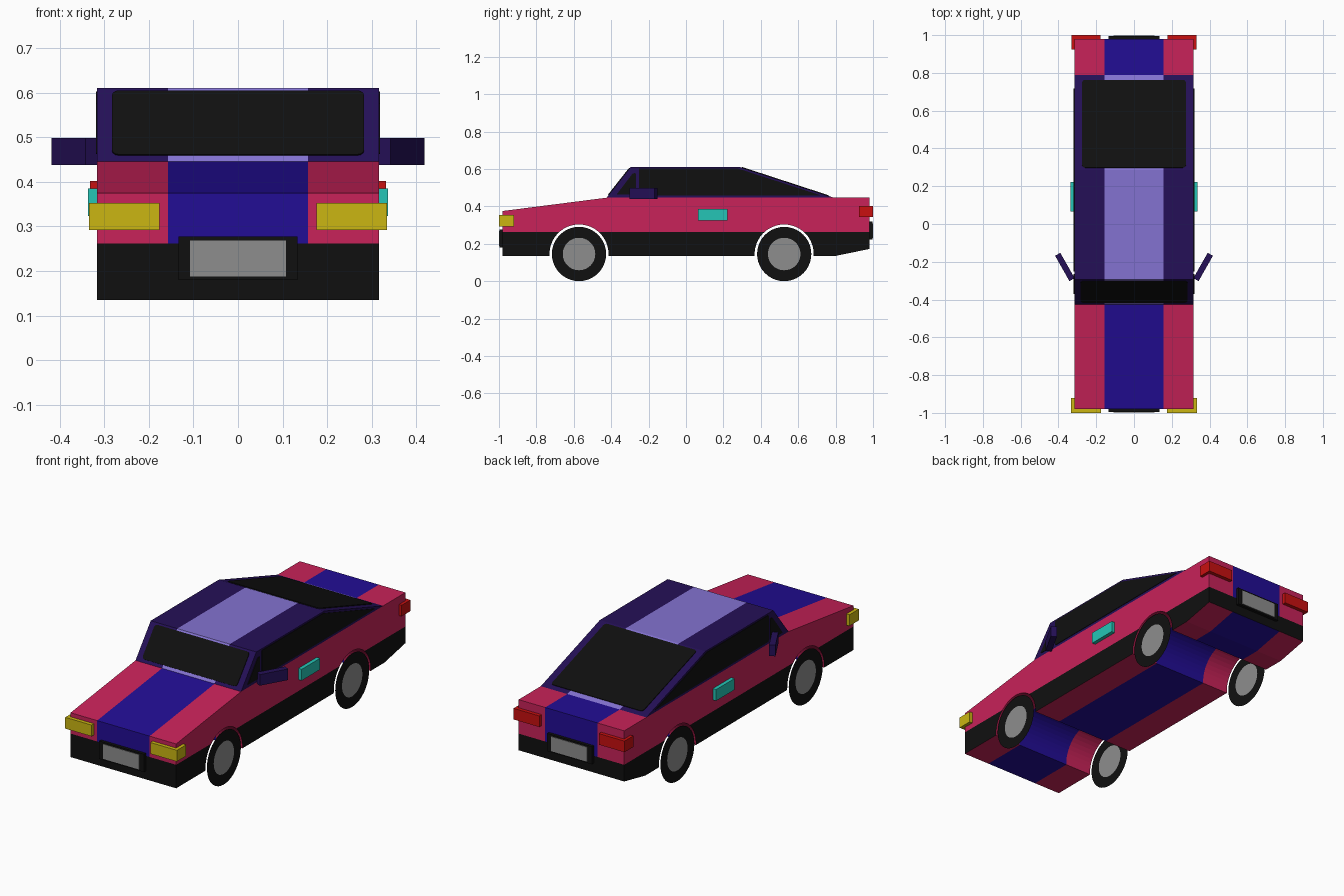
import bpy, bmesh, math
from mathutils import Vector

if "Cube" in bpy.data.objects:
    bpy.data.objects.remove(bpy.data.objects["Cube"])


def mat(name, r, g, b):
    m = bpy.data.materials.new(name)
    m.diffuse_color = (r, g, b, 1)
    m.use_nodes = True
    m.node_tree.nodes["Principled BSDF"].inputs["Base Color"].default_value = m.diffuse_color
    return m


PINK = mat("crimson_pink", 0.58, 0.016, 0.10)
BLUE = mat("deep_blue", 0.016, 0.004, 0.30)
INDIGO = mat("dark_indigo", 0.018, 0.005, 0.095)
LILAC = mat("lilac", 0.23, 0.17, 0.64)
BLACK = mat("black", 0.005, 0.005, 0.005)
GREY = mat("grey", 0.27, 0.27, 0.27)
YELLOW = mat("yellow", 0.60, 0.47, 0.006)
RED = mat("red", 0.58, 0.005, 0.005)
TEAL = mat("teal", 0.018, 0.56, 0.47)

W, STRIPE, SILL, BELT = 0.316, 0.157, 0.262, 0.446
AXLES, R = (-0.572, 0.525), 0.145


def finish(name, bm, mats):
    bmesh.ops.recalc_face_normals(bm, faces=bm.faces)
    me = bpy.data.meshes.new(name)
    bm.to_mesh(me)
    bm.free()
    for m in mats:
        me.materials.append(m)
    ob = bpy.data.objects.new(name, me)
    bpy.context.collection.objects.link(ob)
    return ob


def prism(name, pts, vec, mats, bevel=0.0, cuts=(), rule=None):
    """Extrude a polygon along vec, optionally round corners, cut it and colour by rule."""
    bm = bmesh.new()
    bm.faces.new([bm.verts.new(p) for p in pts])
    if bevel:
        bmesh.ops.bevel(bm, geom=bm.verts[:], offset=bevel, segments=3,
                        profile=0.5, affect='VERTICES')
    ext = bmesh.ops.extrude_face_region(bm, geom=bm.faces[:], use_keep_orig=True)
    bmesh.ops.translate(bm, vec=Vector(vec),
                        verts=[g for g in ext["geom"] if isinstance(g, bmesh.types.BMVert)])
    for co, no in cuts:
        bmesh.ops.bisect_plane(bm, geom=bm.verts[:] + bm.edges[:] + bm.faces[:],
                               plane_co=co, plane_no=no)
    if rule:
        for f in bm.faces:
            f.material_index = rule(f.calc_center_median())
    return finish(name, bm, mats)


def box(name, x, y, z, m):
    pts = [(x[0], y[0], z[0]), (x[1], y[0], z[0]), (x[1], y[1], z[0]), (x[0], y[1], z[0])]
    return prism(name, pts, (0, 0, z[1] - z[0]), [m])


stripe_cuts = [((s * STRIPE, 0, 0), (1, 0, 0)) for s in (-1, 1)]

# Lower body: side profile with wheel arches cut right across
profile = [(-0.98, 0.375), (-0.98, 0.135)]
for cy in AXLES:
    r, a0 = 0.158, -0.063
    for i in range(25):
        a = math.pi - a0 - (math.pi - 2 * a0) * i / 24
        profile.append((cy + r * math.cos(a), R + r * math.sin(a)))
profile += [(0.80, 0.135), (0.98, 0.172), (0.98, BELT), (-0.425, BELT)]


def body_rule(c):
    if c.z < SILL and (abs(c.x) > W - 0.005 or abs(c.y) > 0.975):
        return 2
    return 1 if abs(c.x) < STRIPE else 0


prism("body", [(-W, y, z) for y, z in profile], (2 * W, 0, 0), [PINK, BLUE, BLACK],
      cuts=stripe_cuts + [((0, 0, SILL), (0, 0, 1))], rule=body_rule)

# Cabin with a pale centre stripe
cabin = [(-0.425, BELT), (-0.295, 0.611), (0.285, 0.611), (0.79, BELT)]
prism("cabin", [(-W, y, z) for y, z in cabin], (2 * W, 0, 0), [INDIGO, LILAC],
      cuts=stripe_cuts, rule=lambda c: 1 if abs(c.x) < STRIPE else 0)


# Windscreen and rear window plates on the sloping faces
def slope_glass(name, low, high, hw, t0, t1, sign):
    a, b = Vector((0, *low)), Vector((0, *high))
    p, q = a.lerp(b, t0), a.lerp(b, t1)
    d = (b - a).normalized()
    n = Vector((0, sign * d.z, -sign * d.y)) * 0.004
    e = Vector((hw, 0, 0))
    prism(name, [p - e, p + e, q + e, q - e], n, [BLACK], bevel=0.015)


slope_glass("windscreen", cabin[0], cabin[1], 0.283, 0.08, 0.95, -1)
slope_glass("rear_window", cabin[3], cabin[2], 0.275, 0.055, 0.975, 1)

for s, side in ((-1, "left"), (1, "right")):
    # Side windows
    quarter = [(-0.372, 0.462), (-0.284, 0.577), (-0.266, 0.577), (-0.266, 0.462)]
    main = [(-0.252, 0.459), (-0.252, 0.603), (0.275, 0.603), (0.72, 0.459)]
    for nm, pts in (("quarter_window_", quarter), ("side_window_", main)):
        prism(nm + side, [(s * W, y, z) for y, z in pts], (s * 0.003, 0, 0),
              [BLACK], bevel=0.006)

    # Swept-back mirror
    mirror = [(0.314, -0.287), (0.342, -0.302), (0.418, -0.168), (0.390, -0.153)]
    prism("mirror_" + side, [(s * x, y, 0.438) for x, y in mirror], (0, 0, 0.06), [INDIGO])

    # Lamps and door handle
    box("headlamp_" + side, (s * 0.176, s * 0.334), (-1.0, -0.92), (0.292, 0.353), YELLOW)
    box("tail_lamp_" + side, (s * 0.178, s * 0.332), (0.925, 1.0), (0.342, 0.402), RED)
    box("door_handle_" + side, (s * 0.31, s * 0.336), (0.065, 0.222), (0.324, 0.385), TEAL)

    # Flat wheel discs: black tyre with grey hub
    for cy, end in zip(AXLES, ("front", "rear")):
        bm = bmesh.new()
        bmesh.ops.create_circle(bm, cap_ends=True, segments=40, radius=R)
        bmesh.ops.inset_individual(bm, faces=bm.faces[:], thickness=0.058)
        for f in bm.faces:
            f.material_index = 1 if len(f.verts) > 4 else 0
        ob = finish(f"{end}_wheel_{side}", bm, [BLACK, GREY])
        ob.rotation_euler = (0, s * math.pi / 2, 0)
        ob.location = (s * W, cy, R)

# Number plate holders and blank plates
for s, end, z0, z1 in ((-1, "front", 0.18, 0.277), (1, "rear", 0.222, 0.318)):
    box(end + "_plate_holder", (-0.134, 0.134), (s * 0.97, s * 0.996), (z0, z1), BLACK)
    box(end + "_plate", (-0.108, 0.108), (s * 0.99, s * 0.999), (z0 + 0.008, z1 - 0.009), GREY)
